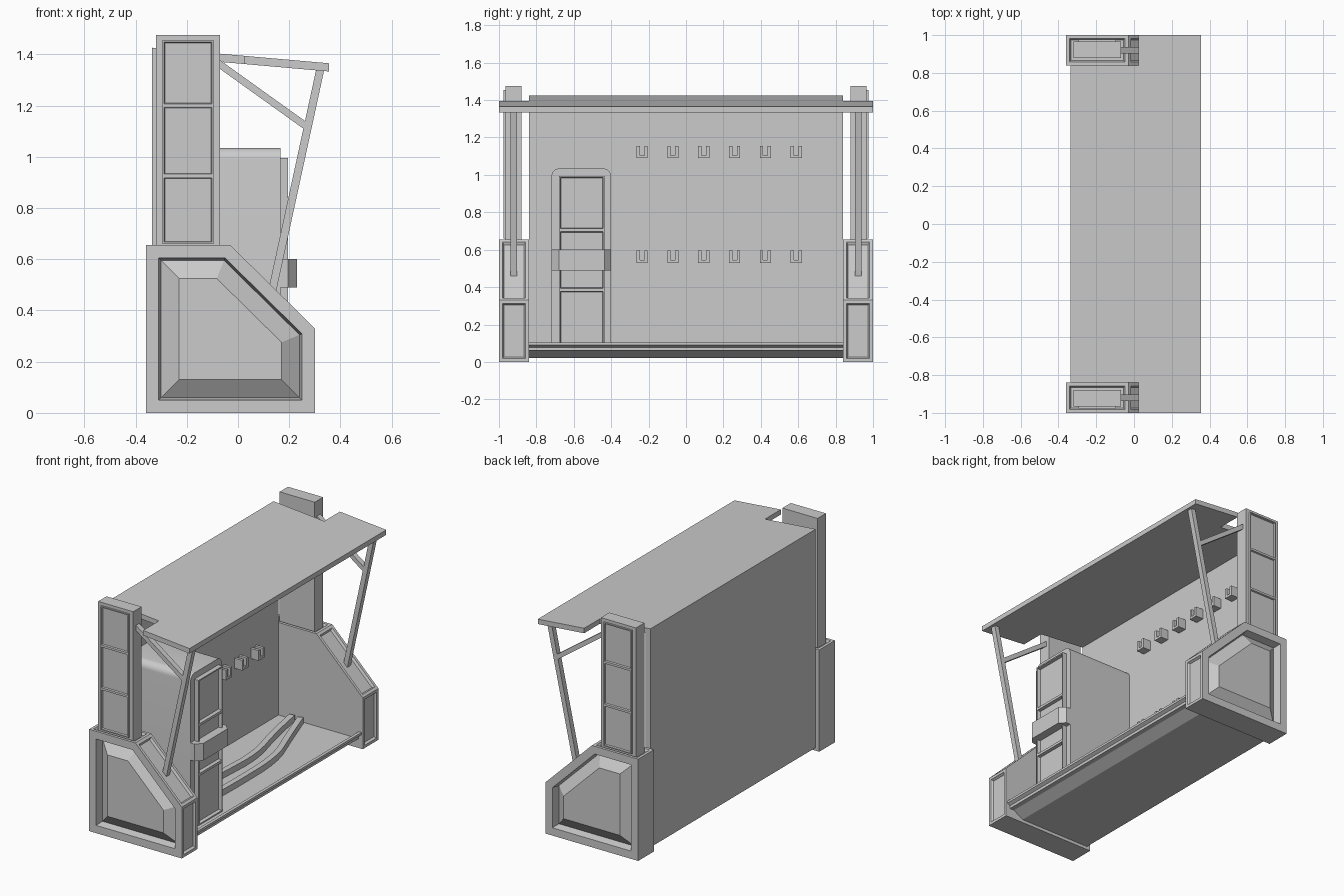
import bpy, bmesh, math
from mathutils import Vector

if "Cube" in bpy.data.objects:
    bpy.data.objects.remove(bpy.data.objects["Cube"], do_unlink=True)

grey = bpy.data.materials.new("plain grey")
grey.use_nodes = True
grey.diffuse_color = (0.6, 0.6, 0.6, 1)
grey.node_tree.nodes["Principled BSDF"].inputs["Base Color"].default_value = (0.6, 0.6, 0.6, 1)

END = 0.84  # inner faces of the end blocks


def finish(name, bm, mirror=False):
    """Turn a bmesh into an object, optionally mirrored to the far end."""
    bmesh.ops.recalc_face_normals(bm, faces=bm.faces)
    mesh = bpy.data.meshes.new(name)
    bm.to_mesh(mesh)
    bm.free()
    mesh.materials.append(grey)
    obj = bpy.data.objects.new(name, mesh)
    bpy.context.collection.objects.link(obj)
    if mirror:
        mod = obj.modifiers.new("Mirror", 'MIRROR')
        mod.use_axis = (False, True, False)
    return obj


def prism(points, axis, lo, hi):
    """Extrude a 2D outline along an axis."""
    bm = bmesh.new()

    def place(p, h):
        co = list(p)
        co.insert(axis, h)
        return bm.verts.new(co)

    a = [place(p, lo) for p in points]
    b = [place(p, hi) for p in points]
    bm.faces.new(a)
    bm.faces.new(b)
    for i in range(len(a)):
        j = (i + 1) % len(a)
        bm.faces.new((a[i], a[j], b[j], b[i]))
    bmesh.ops.recalc_face_normals(bm, faces=bm.faces)
    return bm


def box(x, y, z):
    return prism([(x[0], y[0]), (x[1], y[0]), (x[1], y[1]), (x[0], y[1])], 2, *z)


def facing(bm, direction):
    d = Vector(direction).normalized()
    return [f for f in bm.faces if f.normal.dot(d) > 0.99]


def inset(bm, faces, *steps):
    """Repeated insets, each given as (thickness, depth)."""
    for thickness, depth in steps:
        bmesh.ops.inset_individual(bm, faces=faces, thickness=thickness,
                                   depth=depth, use_even_offset=True)
        bm.normal_update()


def paned(bm, cuts, direction, *steps):
    """Split a slab at the given heights and sink one pane in each part."""
    for z in cuts:
        bmesh.ops.bisect_plane(bm, geom=bm.verts[:] + bm.edges[:] + bm.faces[:],
                               plane_co=(0, 0, z), plane_no=(0, 0, 1))
    bm.normal_update()
    inset(bm, facing(bm, direction), *steps)
    return bm


def beam(name, start, end, width, y):
    """Square strut in the x-z plane with level-cut ends."""
    a, b = Vector(start), Vector(end)
    d = (b - a).normalized()
    n = Vector((-d.y, d.x)) * width / 2
    finish(name, prism([a - n, b - n, b + n, a + n], 1, y - 0.017, y + 0.017), True)


# End blocks with a raised panel in a sunken frame, and small sunken panels
bm = prism([(-0.36, 0), (0.30, 0), (0.30, 0.33), (-0.03, 0.655), (-0.36, 0.655)], 1, -1, -END)
inset(bm, facing(bm, (0, -1, 0)), (0.05, 0), (0.01, -0.05), (0.07, 0.05))
for d in ((1, 0, 0), (1, 0, 1), (0, 0, 1)):
    inset(bm, facing(bm, d), (0.018, 0), (0.008, -0.015))
finish("end_block", bm, True)

# Pillars and their three-pane frames
finish("pillar", box((-0.32, -0.07), (-0.965, -0.88), (0.62, 1.475)), True)
bm = box((-0.295, -0.095), (-0.976, -0.93), (0.66, 1.455))
paned(bm, (0.925, 1.2), (0, -1, 0), (0.007, 0), (0.003, -0.010))
finish("pillar_panes", bm, True)

# Back wall, floor tray and sloping roof
finish("back_wall", box((-0.335, -0.30), (-END, END), (0.02, 1.41)))
finish("floor", prism([(-0.335, 0.02), (0.17, 0.02), (0.29, 0.09), (0.29, 0.105),
                       (0.27, 0.105), (0.27, 0.06), (-0.335, 0.06)], 1, -END, END))
half = [(-0.335, END), (0.025, END), (0.025, 1), (0.355, 1)]
bm = prism(half + [(x, -y) for x, y in reversed(half)], 2, -0.032, 0)
for v in bm.verts:
    v.co.z += 1.365 + (0.355 - v.co.x) * 0.088
finish("roof", bm)

# Roof struts standing on the sloped block faces
beam("roof_strut", (0.13, 0.46), (0.322, 1.345), 0.031, -0.92)
beam("roof_brace", (-0.08, 1.367), (0.265, 1.12), 0.028, -0.92)

# Locker housing with rounded top edges
bm = box((-0.31, 0.165), (-0.72, -0.40), (0.05, 1.035))
top = [e for e in bm.edges if all(v.co.z > 1 for v in e.verts)
       and abs(e.verts[0].co.y - e.verts[1].co.y) < 0.01]
bmesh.ops.bevel(bm, geom=top, offset=0.045, segments=6, profile=0.5, affect='EDGES')
housing = finish("locker_housing", bm)
bpy.context.view_layer.objects.active = housing
housing.select_set(True)
bpy.ops.object.shade_smooth_by_angle(angle=math.radians(30))

# Locker door with three panes and a wrap-around band
bm = box((0.15, 0.195), (-0.68, -0.435), (0.06, 0.995))
paned(bm, (0.385, 0.705), (1, 0, 0), (0.008, 0), (0.004, -0.02))
finish("locker_door", bm)
finish("locker_band", prism([(0.165, -0.72), (0.195, -0.72), (0.23, -0.68), (0.23, -0.435),
                             (0.195, -0.40), (0.165, -0.40)], 2, 0.49, 0.6))

# Two rows of wall clips, each a shelf with two upright arms
for row, z in enumerate((0.53, 1.09)):
    for i in range(6):
        y = -0.235 + i * 0.165
        outline = [(-0.03, 0), (0.03, 0), (0.03, 0.065), (0.012, 0.065),
                   (0.012, 0.015), (-0.012, 0.015), (-0.012, 0.065), (-0.03, 0.065)]
        pts = [(y + a, z + b) for a, b in outline]
        finish(f"wall_clip_{row}_{i}", prism(pts, 0, -0.305, -0.245))

# Two hoses lying in the floor tray
paths = {
    "inner_hose": [(-0.19, 0.82), (-0.14, 0.55), (-0.065, 0.27), (-0.08, -0.05), (-0.1, -0.42)],
    "outer_hose": [(-0.13, 0.82), (-0.04, 0.56), (0.055, 0.30), (0.06, -0.12), (0.05, -0.42)],
}
for name, path in paths.items():
    # smooth the path by corner cutting
    pts = [Vector(p) for p in path]
    for _ in range(2):
        mid = []
        for p, q in zip(pts, pts[1:]):
            mid += [p.lerp(q, 0.25), p.lerp(q, 0.75)]
        pts = [pts[0]] + mid + [pts[-1]]
    left, right = [], []
    for i, p in enumerate(pts):
        t = (pts[min(i + 1, len(pts) - 1)] - pts[max(i - 1, 0)]).normalized()
        n = Vector((-t.y, t.x)) * 0.018
        left.append(p + n)
        right.append(p - n)
    finish(name, prism(left + right[::-1], 2, 0.055, 0.1))
